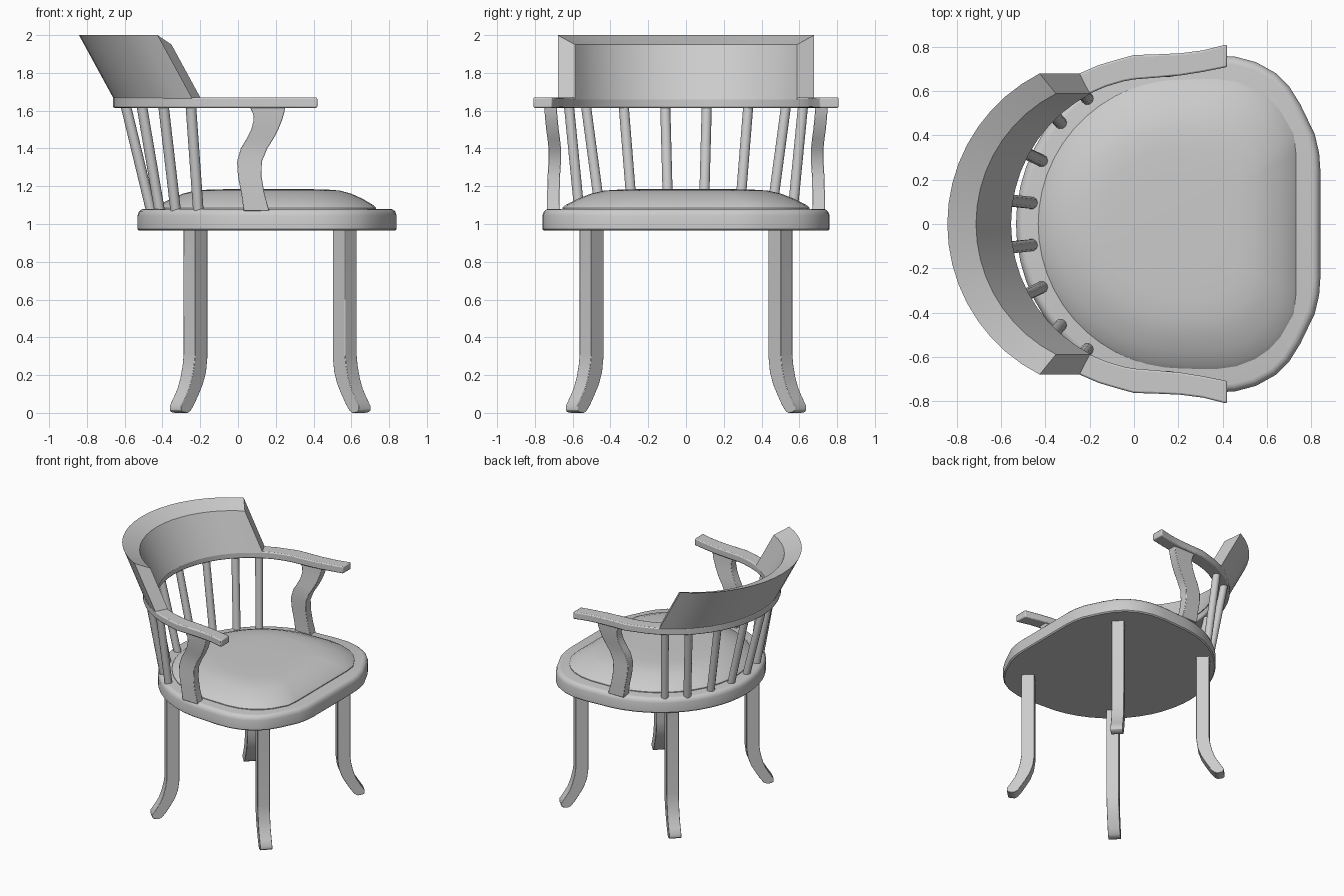
import bpy, bmesh, math
from mathutils import Vector

if "Cube" in bpy.data.objects:
    bpy.data.objects.remove(bpy.data.objects["Cube"])


def loft(name, rings, bevel=0, segs=2, mirror=False, angle=40):
    """Skin a list of equal-length closed rings and cap both ends."""
    bm = bmesh.new()
    vs = [[bm.verts.new(p) for p in r] for r in rings]
    n = len(rings[0])
    for a, b in zip(vs, vs[1:]):
        for i in range(n):
            j = (i + 1) % n
            bm.faces.new((a[i], a[j], b[j], b[i]))
    bm.faces.new(vs[0])
    bm.faces.new(vs[-1])
    bmesh.ops.recalc_face_normals(bm, faces=bm.faces)
    me = bpy.data.meshes.new(name)
    bm.to_mesh(me)
    bm.free()
    ob = bpy.data.objects.new(name, me)
    bpy.context.collection.objects.link(ob)
    bpy.ops.object.select_all(action='DESELECT')
    ob.select_set(True)
    bpy.context.view_layer.objects.active = ob
    bpy.ops.object.shade_smooth_by_angle(angle=math.radians(angle))
    if bevel:
        m = ob.modifiers.new("Bevel", 'BEVEL')
        m.width, m.segments = bevel, segs
        m.limit_method, m.angle_limit = 'ANGLE', math.radians(40)
    if mirror:
        m = ob.modifiers.new("Mirror", 'MIRROR')
        m.use_axis = (False, True, False)
    return ob


def arc(cx, r, deg):
    t = math.radians(deg)
    return (cx - r * math.cos(t), r * math.sin(t))


def outline(r, corner):
    """D-shaped plan: round back plus a rounded front corner, mirrored in y."""
    half = [arc(0.22, r, d) for d in range(6, 91, 7)] + corner
    return [arc(0.22, r, 0)] + half + [(x, -y) for x, y in reversed(half)]


def inset(pts, d):
    out = []
    for i, p in enumerate(pts):
        t = Vector(pts[(i + 1) % len(pts)]) - Vector(pts[i - 1])
        t.normalize()
        out.append((p[0] + t.y * d, p[1] - t.x * d))
    return out


# seat slab with rounded edges
seat = outline(0.752, [(0.35, 0.76), (0.455, 0.755), (0.55, 0.73), (0.64, 0.68), (0.70, 0.62),
                       (0.75, 0.54), (0.815, 0.405), (0.835, 0.32), (0.84, 0.25)])
loft("seat", [[(x, y, z) for x, y in inset(seat, d)] for d, z in
              ((0.008, 0.965), (0, 0.973), (0, 1.045), (0.007, 1.065), (0.02, 1.077), (0.036, 1.08))])

# domed cushion
pad = outline(0.652, [(0.365, 0.655), (0.46, 0.642), (0.545, 0.61), (0.61, 0.565),
                      (0.66, 0.51), (0.72, 0.405), (0.73, 0.32)])
loft("cushion", [[(0.17 + (x - 0.17) * s, y * s, z) for x, y in pad] for s, z in
                 ((1, 1.06), (1, 1.086), (0.97, 1.102), (0.88, 1.132), (0.77, 1.16),
                  (0.66, 1.177), (0.52, 1.183), (0.3, 1.185), (0.05, 1.185))])

# curved back and arm rail, one sweep from arm tip to arm tip
arms = [((0.0, 0.762), (0.0, 0.652)), ((0.1, 0.765), (0.1, 0.66)), ((0.21, 0.77), (0.21, 0.67)),
        ((0.31, 0.783), (0.31, 0.686)), ((0.42, 0.81), (0.42, 0.708))]
half = [(arc(0.1, 0.762, d), arc(0.1, 0.66, d)) for d in range(7, 78, 7)] + arms
back = [(arc(0.1, 0.762, 0), arc(0.1, 0.66, 0))]
flip = [((o[0], -o[1]), (i[0], -i[1])) for o, i in reversed(half)]
loft("arm_rail", [[(*o, 1.615), (*o, 1.67), (*i, 1.67), (*i, 1.615)]
                  for o, i in flip + back + half], bevel=0.008)

# crest: same arc, leaning backwards, top edge sloped inwards
crest = []
for k in range(-9, 10):
    o, i = arc(0.1, 0.762, 7 * k), arc(0.1, 0.66, 7 * k)
    crest.append([(p[0] - 0.545 * (z - 1.67), p[1], z)
                  for p, z in ((o, 1.66), (o, 2.0), (i, 1.95), (i, 1.66))])
loft("crest", crest)

# spindles: (bottom xy, top xy)
for n, (b, t) in enumerate([((-0.46, 0.095), (-0.595, 0.11)), ((-0.415, 0.285), (-0.51, 0.33)),
                            ((-0.33, 0.455), (-0.395, 0.53)), ((-0.21, 0.565), (-0.25, 0.62))]):
    lo, hi = Vector((*b, 1.07)), Vector((*t, 1.63))
    rings = [[(c.x + 0.028 * math.cos(a * math.tau / 10), c.y + 0.028 * math.sin(a * math.tau / 10), c.z)
              for a in range(10)] for c in (lo, hi)]
    loft(f"spindle_{n + 1}", rings, mirror=True)

# S-curved arm supports: (back x, front x, z, middle y)
support = [(0.03, 0.165, 1.07, 0.703), (0.018, 0.14, 1.16, 0.702), (0.0, 0.125, 1.25, 0.70),
           (-0.005, 0.126, 1.33, 0.695), (0.015, 0.155, 1.4, 0.695), (0.045, 0.187, 1.45, 0.70),
           (0.07, 0.213, 1.5, 0.707), (0.083, 0.233, 1.55, 0.712), (0.08, 0.244, 1.585, 0.715),
           (0.062, 0.25, 1.62, 0.717)]
loft("arm_support", [[(a, y - 0.033, z), (f, y - 0.033, z), (f, y + 0.033, z), (a, y + 0.033, z)]
                     for a, f, z, y in support], bevel=0.004, mirror=True)

# legs, square in section, turned 45 degrees and kicking outwards: (inner d, z, outer d, z)
leg = [(-0.046, 0.97, 0.046, 0.97), (-0.046, 0.29, 0.046, 0.31), (-0.036, 0.215, 0.054, 0.25),
       (-0.012, 0.15, 0.07, 0.185), (0.02, 0.095, 0.092, 0.128), (0.052, 0.045, 0.125, 0.075),
       (0.078, 0.012, 0.15, 0.038), (0.1, 0.0, 0.15, 0.014), (0.11, 0.0, 0.138, 0.004)]
s = math.sqrt(0.5)
for name, cx, sx in (("back_leg", -0.225, -1), ("front_leg", 0.565, 1)):
    rings = []
    for di, zi, do, zo in leg:
        rings.append([(cx + sx * s * (d - w), 0.5 + s * (d + w), z)
                      for d, z, w in ((di, zi, -0.044), (do, zo, -0.044), (do, zo, 0.044), (di, zi, 0.044))])
    loft(name, rings, bevel=0.009, mirror=True)
